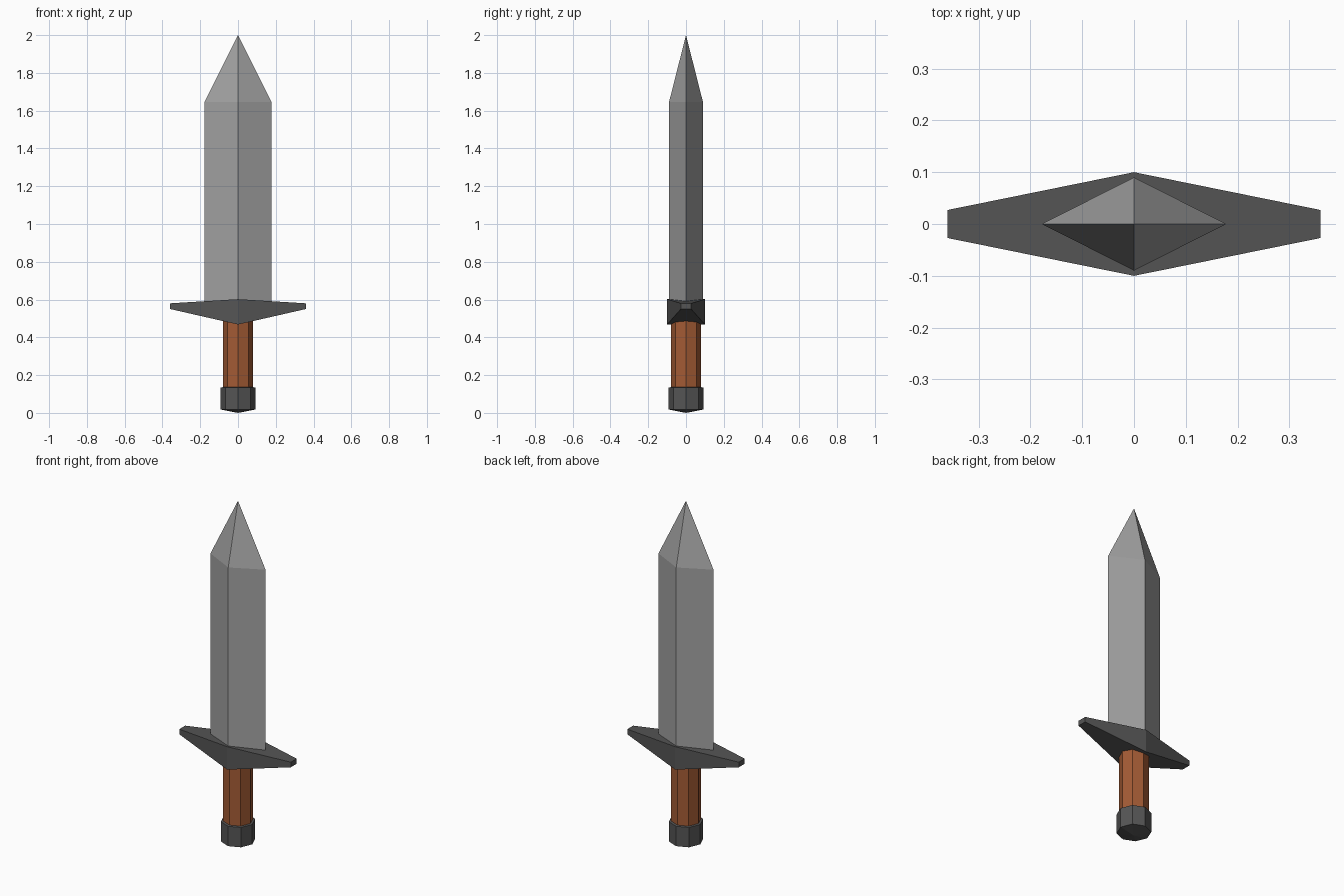
import bpy
from math import cos, sin, tau

cube = bpy.data.objects.get("Cube")
if cube:
    bpy.data.objects.remove(cube, do_unlink=True)


def make_material(name, colour):
    mat = bpy.data.materials.new(name)
    mat.use_nodes = True
    mat.diffuse_color = (*colour, 1)
    mat.node_tree.nodes["Principled BSDF"].inputs["Base Color"].default_value = (*colour, 1)
    return mat


steel = make_material("steel grey", (0.36, 0.36, 0.36))
iron = make_material("dark iron", (0.09, 0.09, 0.09))
leather = make_material("brown leather", (0.37, 0.105, 0.035))


def loft(name, rings, mat):
    """Skin equal-sized rings of points; a single-point ring closes to a tip."""
    verts, faces, starts = [], [], []
    for ring in rings:
        starts.append(len(verts))
        verts += ring
    for i in range(len(rings) - 1):
        low, high = rings[i], rings[i + 1]
        a, b = starts[i], starts[i + 1]
        n = max(len(low), len(high))
        for k in range(n):
            j = (k + 1) % n
            if len(low) == 1:
                faces.append((a, b + j, b + k))
            elif len(high) == 1:
                faces.append((a + k, a + j, b))
            else:
                faces.append((a + k, a + j, b + j, b + k))
    if len(rings[0]) > 1:
        faces.append(tuple(reversed(range(len(rings[0])))))
    if len(rings[-1]) > 1:
        faces.append(tuple(starts[-1] + k for k in range(len(rings[-1]))))
    mesh = bpy.data.meshes.new(name)
    mesh.from_pydata(verts, [], faces)
    mesh.materials.append(mat)
    obj = bpy.data.objects.new(name, mesh)
    bpy.context.collection.objects.link(obj)
    return obj


def ring(sides, rx, ry, z):
    return [(rx * cos(tau * k / sides), ry * sin(tau * k / sides), z) for k in range(sides)]


def section(x, half_depth, low, high):
    return [(x, -half_depth, low), (x, half_depth, low),
            (x, half_depth, high), (x, -half_depth, high)]


# Diamond-section blade with a pointed tip
loft("blade", [ring(4, 0.178, 0.09, 0.54), ring(4, 0.178, 0.09, 1.645), [(0, 0, 2)]], steel)

# Crossguard, thick in the middle and tapering to both ends
end = (0.027, 0.55, 0.58)
loft("crossguard", [section(-0.36, *end), section(0, 0.1, 0.468, 0.602),
                    section(0.36, *end)], iron)

# Eight-sided grip
loft("grip", [ring(8, 0.08, 0.08, 0.08), ring(8, 0.08, 0.08, 0.53)], leather)

# Eight-sided pommel with shallow pointed caps
loft("pommel", [[(0, 0, 0)], ring(8, 0.092, 0.092, 0.018),
                ring(8, 0.092, 0.092, 0.134), [(0, 0, 0.152)]], iron)
